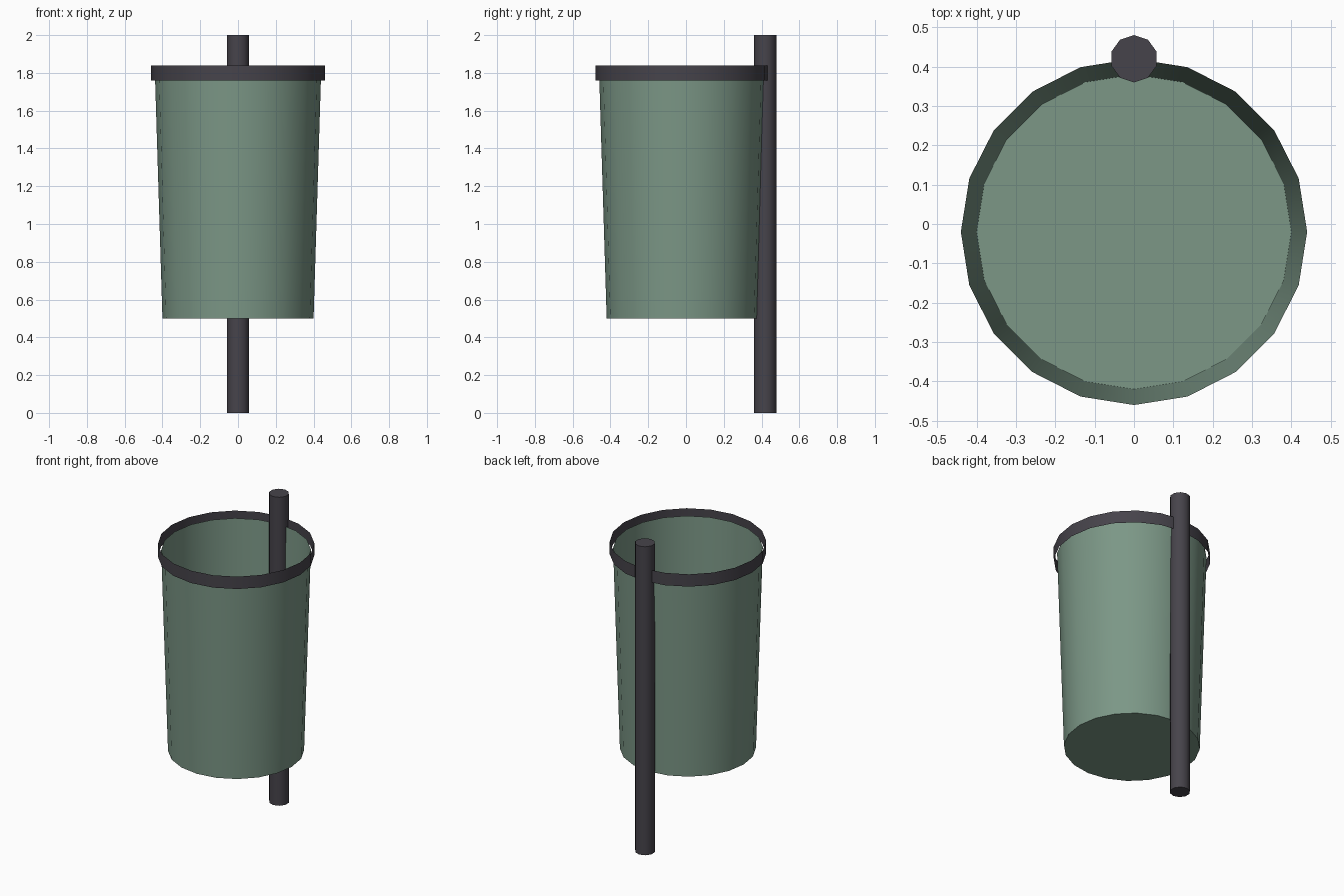
import bpy
import math

cube = bpy.data.objects.get("Cube")
if cube:
    bpy.data.objects.remove(cube, do_unlink=True)


def material(name, rgb):
    mat = bpy.data.materials.new(name)
    mat.use_nodes = True
    color = (*rgb, 1.0)
    mat.diffuse_color = color
    mat.node_tree.nodes["Principled BSDF"].inputs["Base Color"].default_value = color
    return mat


def tube(name, mat, sides, y, rings, turn=0.0, caps=()):
    """Stack of (radius, z) rings joined by walls; caps lists closed ends."""
    verts, faces = [], []
    for radius, z in rings:
        for i in range(sides):
            a = turn + math.tau * i / sides
            verts.append((radius * math.cos(a), radius * math.sin(a), z))
    for r in range(len(rings) - 1):
        for i in range(sides):
            j = (i + 1) % sides
            low, high = r * sides, (r + 1) * sides
            faces.append((low + i, low + j, high + j, high + i))
    if "bottom" in caps:
        faces.append(tuple(reversed(range(sides))))
    if "top" in caps:
        faces.append(tuple(range(len(verts) - sides, len(verts))))
    mesh = bpy.data.meshes.new(name)
    mesh.from_pydata(verts, [], faces)
    mesh.materials.append(mat)
    obj = bpy.data.objects.new(name, mesh)
    obj.location.y = y
    bpy.context.collection.objects.link(obj)
    bpy.ops.object.select_all(action="DESELECT")
    obj.select_set(True)
    bpy.context.view_layer.objects.active = obj
    bpy.ops.object.shade_smooth_by_angle(angle=math.radians(40))
    return obj


green = material("muted green", (0.2, 0.31, 0.24))
charcoal = material("charcoal metal", (0.062, 0.057, 0.07))

# Open tapered bin with a closed floor
tube("bin_body", green, 20, -0.02, [(0.40, 0.50), (0.44, 1.80)], caps=("bottom",))

# Thin open band around the mouth
tube("rim_band", charcoal, 20, -0.02, [(0.46, 1.76), (0.46, 1.84)])

# Support post at the back
tube("post", charcoal, 10, 0.42, [(0.06, 0.0), (0.06, 2.0)],
     turn=math.pi / 2, caps=("bottom", "top"))
